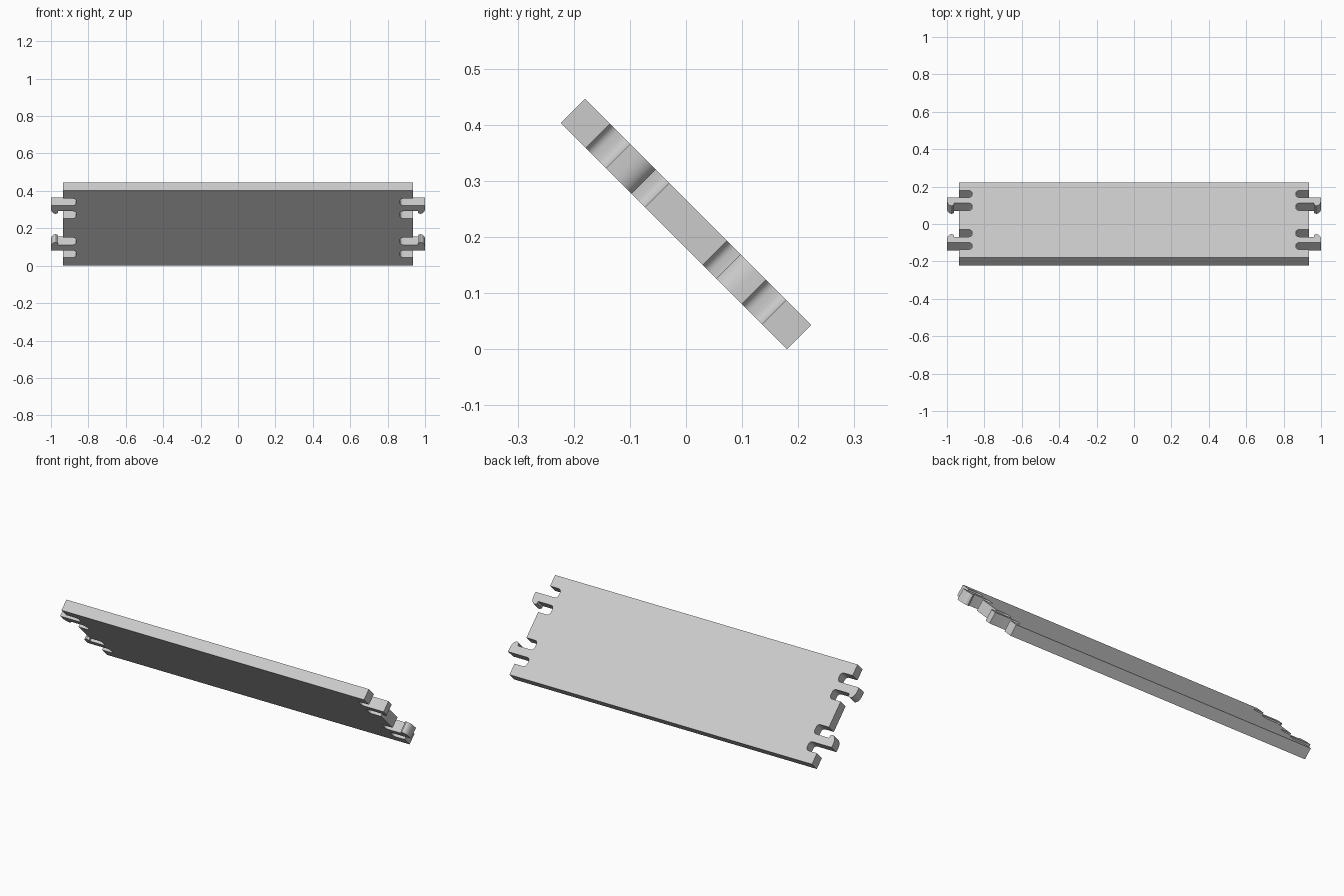
import bpy, bmesh, math
from mathutils import Vector, Matrix

cube = bpy.data.objects.get("Cube")
if cube:
    bpy.data.objects.remove(cube, do_unlink=True)

THICK = 0.061
EDGE, SLOT_END, HALF = 0.935, 0.865, 0.285   # panel end, slot depth, half width
RADIUS = 0.018


def arc(cx, cy, rx, ry, start, end, steps=5):
    """Points on an elliptical arc, angles in degrees."""
    result = []
    for i in range(steps + 1):
        a = math.radians(start + (end - start) * i / steps)
        result.append((cx + rx * math.cos(a), cy + ry * math.sin(a)))
    return result


def slot_end(low, high):
    """Rounded inner end of a slot, from its low wall to its high wall."""
    cx = SLOT_END + RADIUS
    return (arc(cx, low + RADIUS, RADIUS, RADIUS, 270, 180)
            + arc(cx, high - RADIUS, RADIUS, RADIUS, 180, 90))


# Quarter outline: inner slot, hook with barb, outer slot, corner tab
quarter = [(EDGE, 0.073)]
quarter += slot_end(0.073, 0.127)
quarter += [(0.962, 0.127), (0.962, 0.114)]
quarter += arc(0.974, 0.147, 0.026, 0.040, 270, 360, 6)
quarter += [(1.0, 0.171)]
quarter += slot_end(0.171, 0.222)
quarter += [(EDGE, 0.222), (EDGE, HALF)]

# Mirror to the whole outline
right_end = [(x, -y) for x, y in reversed(quarter)] + quarter
outline = right_end + [(-x, y) for x, y in reversed(right_end)]

# Extrude the outline to a plate
bm = bmesh.new()
face = bm.faces.new([bm.verts.new((x, y, -THICK / 2)) for x, y in outline])
extruded = bmesh.ops.extrude_face_region(bm, geom=[face])
bmesh.ops.translate(bm, vec=Vector((0, 0, THICK)),
                    verts=[g for g in extruded["geom"] if isinstance(g, bmesh.types.BMVert)])
bmesh.ops.recalc_face_normals(bm, faces=bm.faces)

# Lean the plate back and stand it on the ground
bmesh.ops.transform(bm, matrix=Matrix.Rotation(math.radians(-45), 4, "X"), verts=bm.verts)
lowest = min(v.co.z for v in bm.verts)
bmesh.ops.translate(bm, vec=Vector((0, 0, -lowest)), verts=bm.verts)

mesh = bpy.data.meshes.new("clip_panel")
bm.to_mesh(mesh)
bm.free()
panel = bpy.data.objects.new("clip_panel", mesh)
bpy.context.collection.objects.link(panel)

# Light grey plastic
colour = (0.6, 0.6, 0.6, 1.0)
grey = bpy.data.materials.new("light_grey")
grey.use_nodes = True
grey.diffuse_color = colour
for node in grey.node_tree.nodes:
    if node.type == "BSDF_PRINCIPLED":
        node.inputs["Base Color"].default_value = colour
mesh.materials.append(grey)

# Smooth the rounded walls, keep the edges sharp
bpy.ops.object.select_all(action="DESELECT")
panel.select_set(True)
bpy.context.view_layer.objects.active = panel
bpy.ops.object.shade_smooth_by_angle(angle=math.radians(30))
